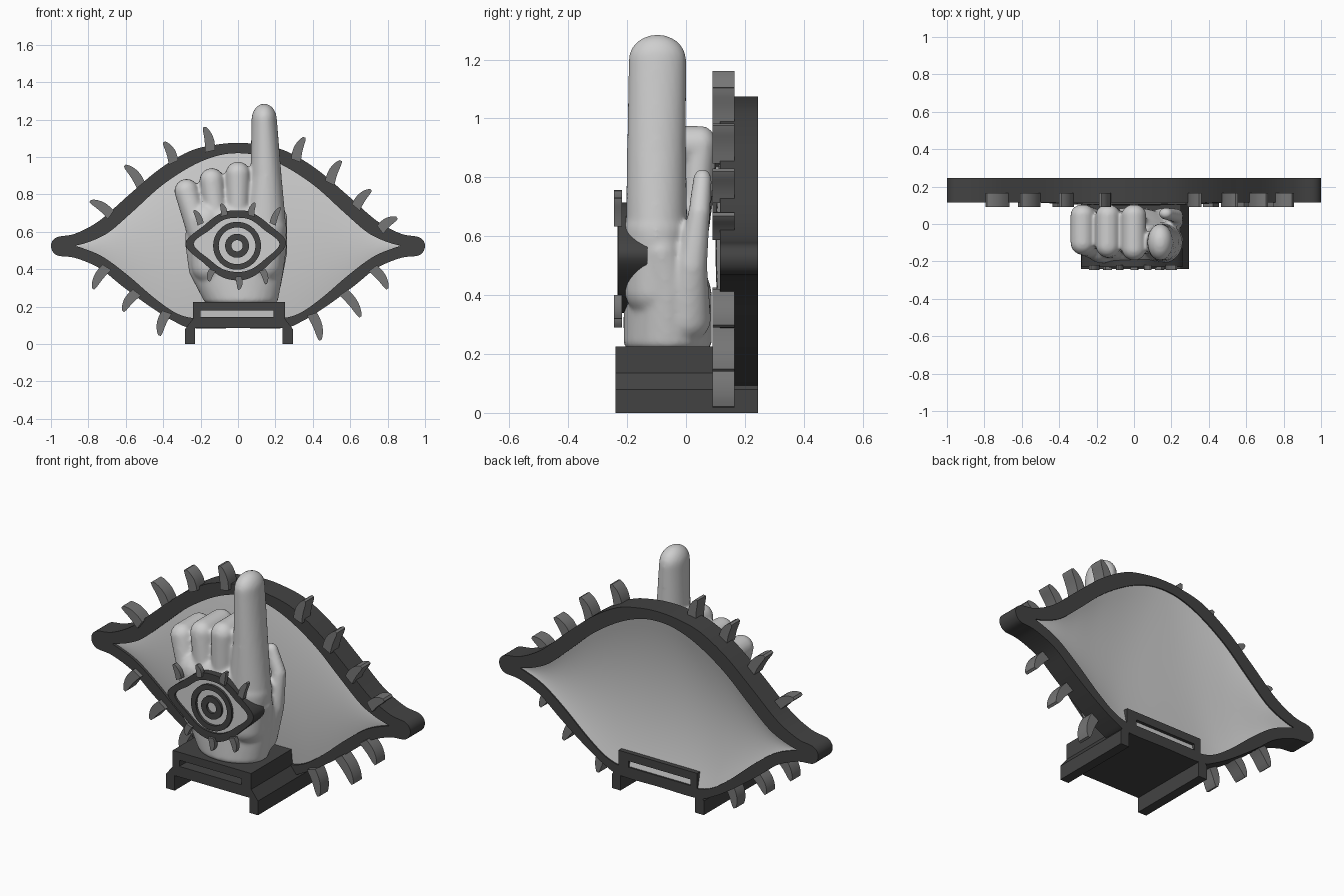
import bpy, bmesh, math
from mathutils import Vector, Matrix

if "Cube" in bpy.data.objects:
    bpy.data.objects.remove(bpy.data.objects["Cube"], do_unlink=True)


def material(name, v):
    m = bpy.data.materials.new(name)
    m.use_nodes = True
    m.diffuse_color = (v, v, v, 1)
    m.node_tree.nodes["Principled BSDF"].inputs["Base Color"].default_value = (v, v, v, 1)
    return m


DARK = material("charcoal", 0.055)
MID = material("mid_grey", 0.18)
PALE = material("pale_grey", 0.62)


def smooth(ob, angle=35):
    bpy.ops.object.select_all(action='DESELECT')
    ob.select_set(True)
    bpy.context.view_layer.objects.active = ob
    bpy.ops.object.shade_smooth_by_angle(angle=math.radians(angle))


def plate(name, loops, y0, y1, mat):
    """Extrude x/z outlines (later loops are holes) from y0 to y1."""
    cu = bpy.data.curves.new(name, 'CURVE')
    cu.dimensions = '2D'
    cu.fill_mode = 'BOTH'
    cu.extrude = (y1 - y0) / 2
    for loop in loops:
        sp = cu.splines.new('POLY')
        sp.points.add(len(loop) - 1)
        for p, (x, z) in zip(sp.points, loop):
            p.co = (x, z, 0, 1)
        sp.use_cyclic_u = True
    ob = bpy.data.objects.new(name, cu)
    bpy.context.collection.objects.link(ob)
    ob.location.y = (y0 + y1) / 2
    ob.rotation_euler.x = math.pi / 2
    bpy.ops.object.select_all(action='DESELECT')
    ob.select_set(True)
    bpy.context.view_layer.objects.active = ob
    bpy.ops.object.convert(target='MESH')
    ob = bpy.context.object
    ob.data.materials.clear()
    ob.data.materials.append(mat)
    smooth(ob)


def mirrored(half):
    return half + [(-x, z) for x, z in reversed(half) if x > 0]


def spline(pts, steps=6):
    """Closed smooth curve through the points."""
    out, n = [], len(pts)
    for i in range(n):
        a, b, c, d = (Vector(pts[(i + k) % n]) for k in (-1, 0, 1, 2))
        for s in range(steps):
            t = s / steps
            v = b + (c - a) * t / 2 + (a - b * 2.5 + c * 2 - d / 2) * t * t \
                + (b * 3 - a - c * 3 + d) * t ** 3 / 2
            out.append((v.x, v.y))
    return out


def circle(r, cx=-0.005, cz=0.525, n=48):
    return [(cx + r * math.cos(math.tau * i / n), cz + r * math.sin(math.tau * i / n))
            for i in range(n)]


# Large eye-shaped frame
outer = spline(mirrored([(0, 1.075), (.12, 1.065), (.26, 1.03), (.42, .935), (.58, .80), (.74, .66),
                         (.87, .59), (.97, .57), (1, .525), (.97, .475), (.87, .46), (.74, .405),
                         (.62, .31), (.47, .2), (.34, .12), (.24, .085), (0, .085)]))
inner = spline(mirrored([(0, 1.02), (.115, 1.005), (.25, .95), (.41, .845), (.56, .71), (.68, .605),
                         (.76, .56), (.83, .535), (.865, .525), (.83, .512), (.76, .485), (.69, .445),
                         (.58, .36), (.44, .24), (.32, .16), (.2, .135), (0, .135)]))
plate("eye_frame", [outer, inner], 0.115, 0.245, DARK)


def panel(name, y, depth, rows=16):
    """Gently domed sheet spanning the frame opening."""
    bm = bmesh.new()
    half, quarter = len(inner) // 2, len(inner) // 4
    columns = []
    for k in range(-quarter, quarter + 1):
        top, low = Vector(inner[k]), Vector(inner[half - k])
        col = []
        for r in range(rows + 1):
            p = top.lerp(low, r / rows)
            s = 2 * r / rows - 1
            bulge = depth * (1 - s * s) * (top - low).length / 0.885
            col.append(bm.verts.new((p.x, y - bulge, p.y)))
        columns.append(col)
    for a, b in zip(columns, columns[1:]):
        for r in range(rows):
            bm.faces.new((a[r], a[r + 1], b[r + 1], b[r]))
    bmesh.ops.remove_doubles(bm, verts=bm.verts, dist=0.0005)
    me = bpy.data.meshes.new(name)
    bm.to_mesh(me)
    bm.free()
    me.materials.append(PALE)
    ob = bpy.data.objects.new(name, me)
    bpy.context.collection.objects.link(ob)
    smooth(ob, 60)


# Front and back faces of the eye panel
panel("eye_panel_front", 0.13, 0.03)
panel("eye_panel_back", 0.238, 0.055)


def lash(name, base, tip, width, bend, y0, y1):
    b, t = Vector(base), Vector(tip)
    d = t - b
    n = Vector((-d.y, d.x)).normalized()
    left, right = [], []
    for i in range(9):
        s = i / 8
        c = b + d * s + n * bend * math.sin(math.pi * s)
        w = width / 2 * math.sqrt(1 - 0.93 * s ** 2.2)
        left.append(tuple(c + n * w))
        right.append(tuple(c - n * w))
    plate(name, [left + right[::-1]], y0, y1, MID)


# Lashes around the large frame
upper = [((-.68, .69), (-.79, .765)), ((-.52, .85), (-.605, .955)), ((-.345, .97), (-.395, 1.08)),
         ((-.15, 1.03), (-.18, 1.16)), ((.31, .98), (.355, 1.105)), ((.49, .86), (.55, .98)),
         ((.63, .73), (.71, .825)), ((.76, .61), (.85, .675))]
lower = [((-.70, .41), (-.775, .295)), ((-.54, .275), (-.615, .175)), ((-.38, .17), (-.42, .045)),
         ((.395, .16), (.44, .02)), ((.565, .275), (.655, .145)), ((.72, .405), (.80, .295))]
for i, (b, t) in enumerate(upper + lower):
    bend = -0.010 if t[0] < 0 else 0.010
    lash(f"frame_lash_{i + 1}", b, t, 0.055, bend, 0.09, 0.165)

# Slotted base with two legs, set a touch off centre
base = mirrored([(.246, .225), (.246, .135), (.288, .08), (.288, 0), (.234, 0), (.234, .085)])
slot = [(-.2, .145), (.19, .145), (.19, .18), (-.2, .18)]
plate("base", [[(x + .005, z) for x, z in base], slot], -0.24, 0.245, DARK)

# Hand: chains of hulled ellipsoids fused into one skin
hand = bmesh.new()


def limb(*balls):
    for pair in zip(balls, balls[1:]):
        part = bmesh.new()
        for centre, radii in pair:
            bmesh.ops.create_uvsphere(part, u_segments=28, v_segments=16, radius=1,
                                      matrix=Matrix.Translation(centre) @ Matrix.Diagonal((*radii, 1)))
        res = bmesh.ops.convex_hull(part, input=part.verts)
        junk = {v for v in res["geom_interior"] + res["geom_unused"]
                if isinstance(v, bmesh.types.BMVert) and v.is_valid}
        bmesh.ops.delete(part, geom=list(junk), context='VERTS')
        tmp = bpy.data.meshes.new("part")
        part.to_mesh(tmp)
        part.free()
        hand.from_mesh(tmp)
        bpy.data.meshes.remove(tmp)


# wrist, then two overlapping chains for a boxy palm
limb(((.015, -.062, .235), (.20, .15, .04)), ((-.01, -.062, .40), (.255, .15, .12)),
     ((-.01, -.085, .55), (.275, .125, .12)), ((-.02, -.1, .66), (.255, .11, .1)))
limb(((-.15, -.11, .42), (.10, .10, .1)), ((-.17, -.11, .66), (.10, .10, .1)))
limb(((.13, -.10, .42), (.11, .11, .1)), ((.15, -.10, .62), (.11, .11, .1)))
# pointing finger
limb(((.145, -.1, .6), (.115, .105, .1)), ((.15, -.1, .9), (.083, .1, .08)),
     ((.14, -.097, 1.2), (.068, .098, .085)))
# three folded fingers
for x, top, front in ((-.275, .882, -.1), (-.14, .94, -.115), (0, .975, -.13)):
    r = 0.065
    limb(((x * .76, -.1, .6), (r, .09, r)), ((x, front, top - r), (r, r, r)),
         ((x, .05, top - r), (r, .055, r)), ((x * .72, .02, .6), (r, .055, r)))
# thumb
limb(((.15, .0, .32), (.08, .085, .08)), ((.215, .02, .5), (.05, .052, .05)),
     ((.225, .045, .68), (.038, .037, .04)), ((.17, .056, .79), (.038, .032, .04)))

me = bpy.data.meshes.new("hand")
hand.to_mesh(me)
hand.free()
me.materials.append(PALE)
hand_ob = bpy.data.objects.new("hand", me)
bpy.context.collection.objects.link(hand_ob)
rm = hand_ob.modifiers.new("fuse", 'REMESH')
rm.mode = 'VOXEL'
rm.voxel_size = 0.010
rm.use_smooth_shade = True
sm = hand_ob.modifiers.new("soften", 'SMOOTH')
sm.factor = 0.5
sm.iterations = 7

# Small eye on the back of the hand
lid = spline([(0, .715), (.08, .70), (.17, .635), (.258, .54), (.17, .43), (.08, .36), (0, .34),
              (-.09, .36), (-.18, .43), (-.282, .535), (-.18, .635), (-.09, .70)])
lid_hole = spline([(0, .675), (.07, .662), (.14, .61), (.222, .535), (.14, .45), (.07, .4), (0, .385),
                   (-.08, .4), (-.15, .45), (-.237, .535), (-.15, .61), (-.08, .662)])
plate("eyelid_rim", [lid, lid_hole], -0.23, -0.13, DARK)
plate("eye_white", [lid_hole], -0.218, -0.14, PALE)
plate("iris_ring", [circle(.128), circle(.098)], -0.232, -0.2, DARK)
plate("pupil_ring", [circle(.064), circle(.03)], -0.232, -0.2, DARK)

# Small lashes
small = [((-.20, .64), (-.235, .715)), ((-.075, .685), (-.09, .75)), ((.07, .685), (.09, .755)),
         ((.185, .64), (.225, .73)), ((-.135, .395), (-.155, .335)), ((0, .36), (.005, .29)),
         ((.13, .395), (.15, .32))]
for i, (b, t) in enumerate(small):
    lash(f"small_lash_{i + 1}", b, t, 0.036, -0.006 if t[0] < 0 else 0.006, -0.245, -0.218)
